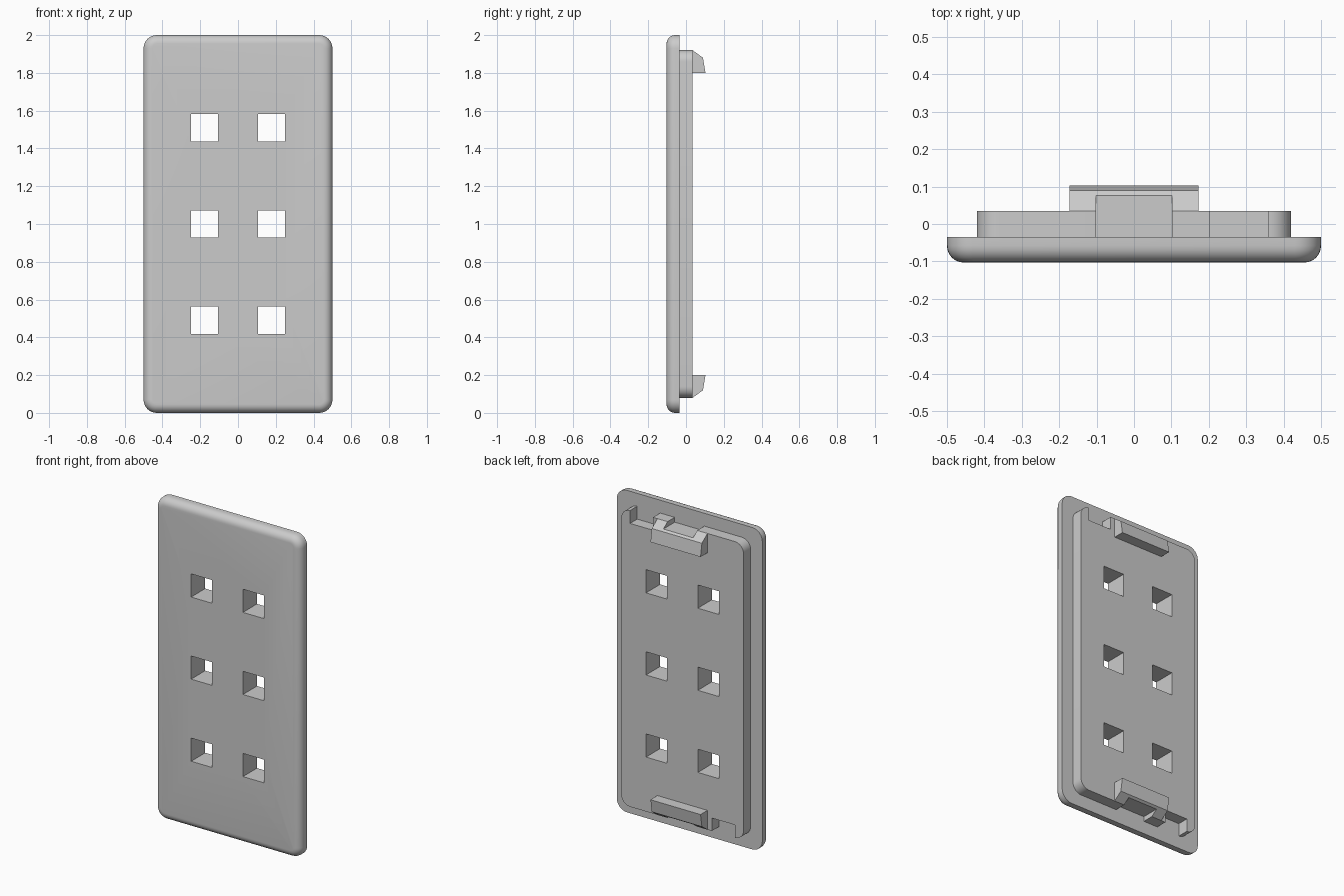
import bpy, bmesh, math
from mathutils import Matrix, Vector

if "Cube" in bpy.data.objects:
    bpy.data.objects.remove(bpy.data.objects["Cube"])

FRONT, SEAM, BACK, TIP = -0.103, -0.035, 0.035, 0.103
MID = 1.0

grey = bpy.data.materials.new("plain_grey")
grey.use_nodes = True
grey.diffuse_color = (0.6, 0.6, 0.6, 1)
grey.node_tree.nodes["Principled BSDF"].inputs["Base Color"].default_value = (0.6, 0.6, 0.6, 1)


def make(name, bm):
    bmesh.ops.recalc_face_normals(bm, faces=bm.faces)
    mesh = bpy.data.meshes.new(name)
    bm.to_mesh(mesh)
    bm.free()
    mesh.materials.append(grey)
    obj = bpy.data.objects.new(name, mesh)
    bpy.context.collection.objects.link(obj)
    return obj


def prism(points, offset):
    """Extrude a closed outline along an offset."""
    bm = bmesh.new()
    face = bm.faces.new([bm.verts.new(p) for p in points])
    new = bmesh.ops.extrude_face_region(bm, geom=[face])["geom"]
    bmesh.ops.translate(bm, vec=offset, verts=[v for v in new if isinstance(v, bmesh.types.BMVert)])
    return bm


def rounded_slab(half_x, half_z, radius, y0, y1, steps=8):
    points = []
    for i, (sx, sz) in enumerate([(1, 1), (-1, 1), (-1, -1), (1, -1)]):
        for k in range(steps + 1):
            a = math.pi / 2 * (i + k / steps)
            points.append((sx * (half_x - radius) + radius * math.cos(a), y0,
                           MID + sz * (half_z - radius) + radius * math.sin(a)))
    return prism(points, Vector((0, y1 - y0, 0)))


def add_box(bm, x0, x1, y0, y1, z0, z1):
    size = Matrix.Diagonal((x1 - x0, y1 - y0, z1 - z0, 1))
    place = Matrix.Translation(((x0 + x1) / 2, (y0 + y1) / 2, (z0 + z1) / 2))
    bmesh.ops.create_cube(bm, size=1, matrix=place @ size)


def cut(obj, cutter_bm):
    cutter = make("cutter", cutter_bm)
    cutter.hide_render = True
    mod = obj.modifiers.new("cut", 'BOOLEAN')
    mod.operation, mod.solver, mod.object = 'DIFFERENCE', 'EXACT', cutter
    bpy.context.view_layer.objects.active = obj
    bpy.ops.object.modifier_apply(modifier=mod.name)
    bpy.data.objects.remove(cutter)


def smooth(obj):
    bpy.ops.object.select_all(action='DESELECT')
    obj.select_set(True)
    bpy.context.view_layer.objects.active = obj
    bpy.ops.object.shade_smooth_by_angle(angle=math.radians(35))


def window_cutter():
    bm = bmesh.new()
    for row in (-0.51, 0, 0.51):
        for col in (-0.178, 0.178):
            add_box(bm, col - 0.072, col + 0.072, -0.3, 0.3, MID + row - 0.072, MID + row + 0.072)
    return bm


def notch_cutter(side_notch):
    # The bottom repeats the top, turned half round
    bm = bmesh.new()
    for s in (1, -1):
        spans = [(-0.102, 0.102, 0.89)]
        if side_notch:
            spans.append((0.202, 0.36, 0.84))
        for a, b, depth in spans:
            x0, x1 = sorted((s * a, s * b))
            z0, z1 = sorted((MID + s * depth, MID + s * 1.2))
            add_box(bm, x0, x1, -0.3, 0.3, z0, z1)
    return bm


# Cover plate with a rounded front rim
bm = rounded_slab(0.5, 1.0, 0.07, FRONT, SEAM)
rim = [e for e in bm.edges if all(abs(v.co.y - FRONT) < 1e-5 for v in e.verts)]
bmesh.ops.bevel(bm, geom=rim, offset=0.045, segments=6, profile=0.5, affect='EDGES')
cover = make("cover_plate", bm)
cut(cover, window_cutter())
smooth(cover)

# Raised inner plate with notches at both ends
inner = make("inner_plate", rounded_slab(0.42, 0.92, 0.06, SEAM, BACK))
cut(inner, window_cutter())
cut(inner, notch_cutter(True))
smooth(inner)

# Snap hooks at the top and bottom
for name, s in (("top_hook", 1), ("bottom_hook", -1)):
    profile = [(BACK, 0.8), (BACK, 0.92), (0.09, 0.88), (TIP, 0.8)]
    hook = make(name, prism([(-0.172, y, MID + s * z) for y, z in profile], Vector((0.344, 0, 0))))
    cut(hook, notch_cutter(False))
